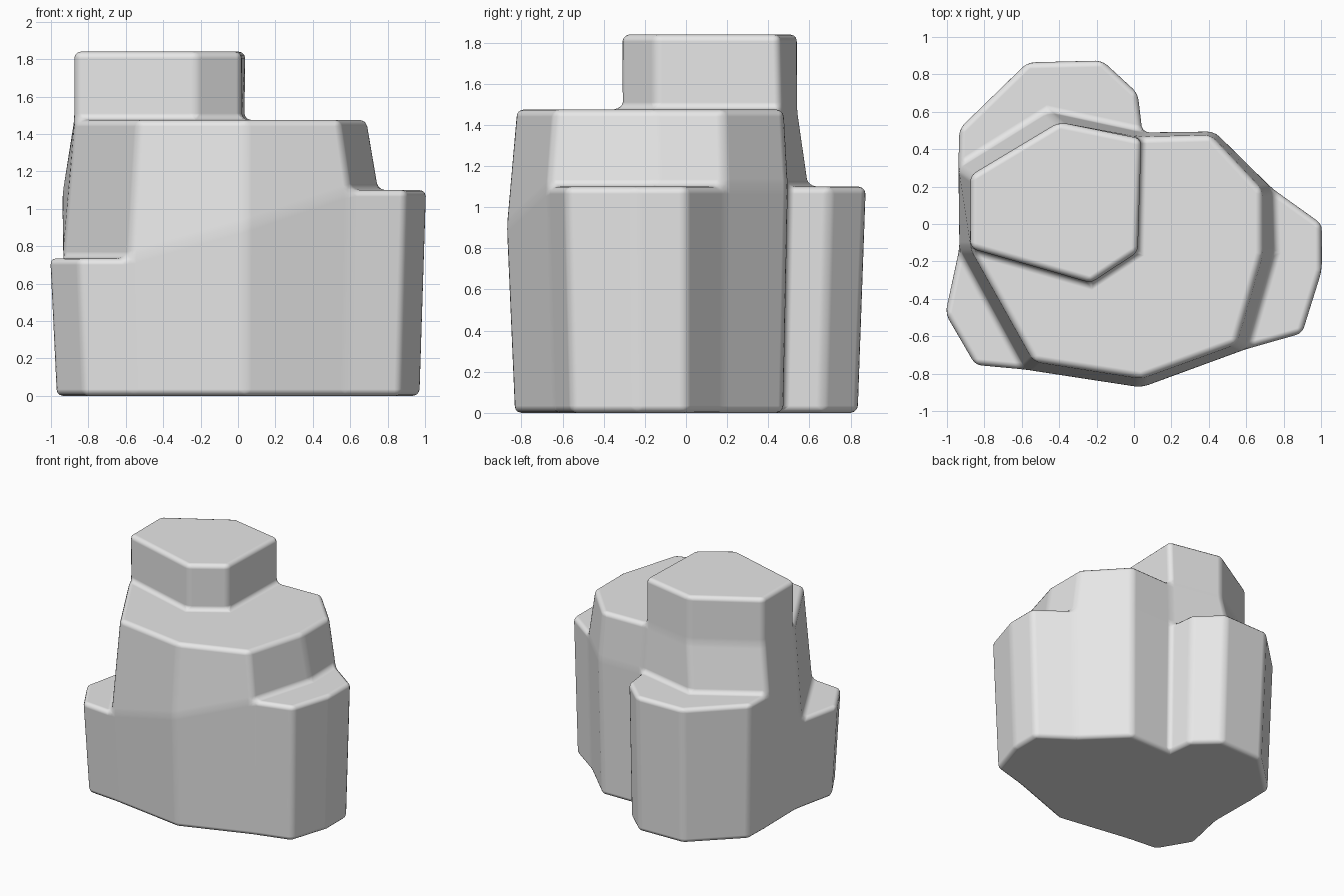
import bpy
import bmesh

cube = bpy.data.objects.get("Cube")
if cube:
    bpy.data.objects.remove(cube, do_unlink=True)

LOW, LEDGE, SHOULDER, TOP = 0.735, 1.1, 1.475, 1.84

# Outer outline, counter-clockwise, at the height where each wall ends
outline = {
    "front_left": (-0.58, -0.78, LOW),
    "front": (0.04, -0.875, 0.91),
    "front_right": (0.6, -0.67, LEDGE),
    "east_a": (0.9, -0.585, LEDGE),
    "east_b": (1.005, -0.25, LEDGE),
    "east_c": (1.005, 0.0, LEDGE),
    "right": (0.74, 0.19, LEDGE),
    "back_right": (0.43, 0.495, LEDGE),
    "notch": (0.045, 0.49, LEDGE),
    "north_a": (0.02, 0.7, LEDGE),
    "north_b": (-0.17, 0.875, LEDGE),
    "north_c": (-0.57, 0.865, LEDGE),
    "north_d": (-0.935, 0.51, LEDGE),
    "left_back": (-0.94, 0.3, LEDGE),
    "left": (-0.935, -0.13, LOW),
    "west_a": (-1.01, -0.48, LOW),
    "west_b": (-0.85, -0.755, LOW),
}

# Corners of the upper block at its rim
shoulder = {
    "front_left": (-0.535, -0.735),
    "front": (0.04, -0.825),
    "front_right": (0.545, -0.64),
    "inner_right": (0.685, -0.16),
    "right": (0.685, 0.18),
    "back_right": (0.41, 0.475),
    "notch": (0.035, 0.465),
    "inner_back": (-0.4, 0.545),
    "left_back": (-0.875, 0.26),
    "left": (-0.875, -0.13),
}

# Corners of the summit block
summit = {
    "notch": (0.04, 0.455),
    "inner_back": (-0.4, 0.545),
    "left_back": (-0.875, 0.26),
    "left": (-0.875, -0.13),
    "summit_front": (-0.23, -0.315),
    "summit_right": (0.02, -0.15),
}

bm = bmesh.new()


def ring(points, z):
    return {name: bm.verts.new((p[0], p[1], z)) for name, p in points.items()}


def walls(lower, upper, names):
    for a, b in zip(names, names[1:] + names[:1]):
        bm.faces.new((lower[a], lower[b], upper[b], upper[a]))


# Lower walls, tapering in towards the ground
ground = ring({n: (p[0] * 0.965, p[1] * 0.955) for n, p in outline.items()}, 0)
crease = {n: bm.verts.new(p) for n, p in outline.items()}
crease["inner_right"] = bm.verts.new((0.75, -0.15, LEDGE))
crease["inner_back"] = bm.verts.new((-0.46, 0.6, LEDGE))
walls(ground, crease, list(outline))
bm.faces.new(list(ground.values())[::-1])

# Ledges on the right, back and front left
for names in (
    ["front_right", "east_a", "east_b", "east_c", "right", "inner_right"],
    ["notch", "north_a", "north_b", "north_c", "north_d", "left_back", "inner_back"],
    ["left", "west_a", "west_b", "front_left"],
):
    bm.faces.new([crease[n] for n in names])

# Upper block
rim = ring(shoulder, SHOULDER)
walls(crease, rim, list(shoulder))

# Summit block rising from the shoulder
for name in ("summit_front", "summit_right"):
    rim[name] = bm.verts.new((*summit[name], SHOULDER))
bm.faces.new([rim[n] for n in (
    "left", "front_left", "front", "front_right", "inner_right", "right",
    "back_right", "notch", "summit_right", "summit_front")])
peak = ring(summit, TOP)
walls(rim, peak, list(summit))
bm.faces.new(list(peak.values()))

bmesh.ops.recalc_face_normals(bm, faces=bm.faces)
for face in bm.faces:
    face.smooth = True
mesh = bpy.data.meshes.new("stepped_rock")
bm.to_mesh(mesh)
bm.free()
rock = bpy.data.objects.new("stepped_rock", mesh)
bpy.context.collection.objects.link(rock)

# Rounded edges
bevel = rock.modifiers.new("rounded_edges", "BEVEL")
bevel.limit_method = "NONE"
bevel.width = 0.035
bevel.segments = 3
bevel.harden_normals = True

# Stone colour
stone = bpy.data.materials.new("stone_grey")
stone.use_nodes = True
grey = (0.8, 0.8, 0.8, 1)
stone.diffuse_color = grey
stone.node_tree.nodes["Principled BSDF"].inputs["Base Color"].default_value = grey
mesh.materials.append(stone)
